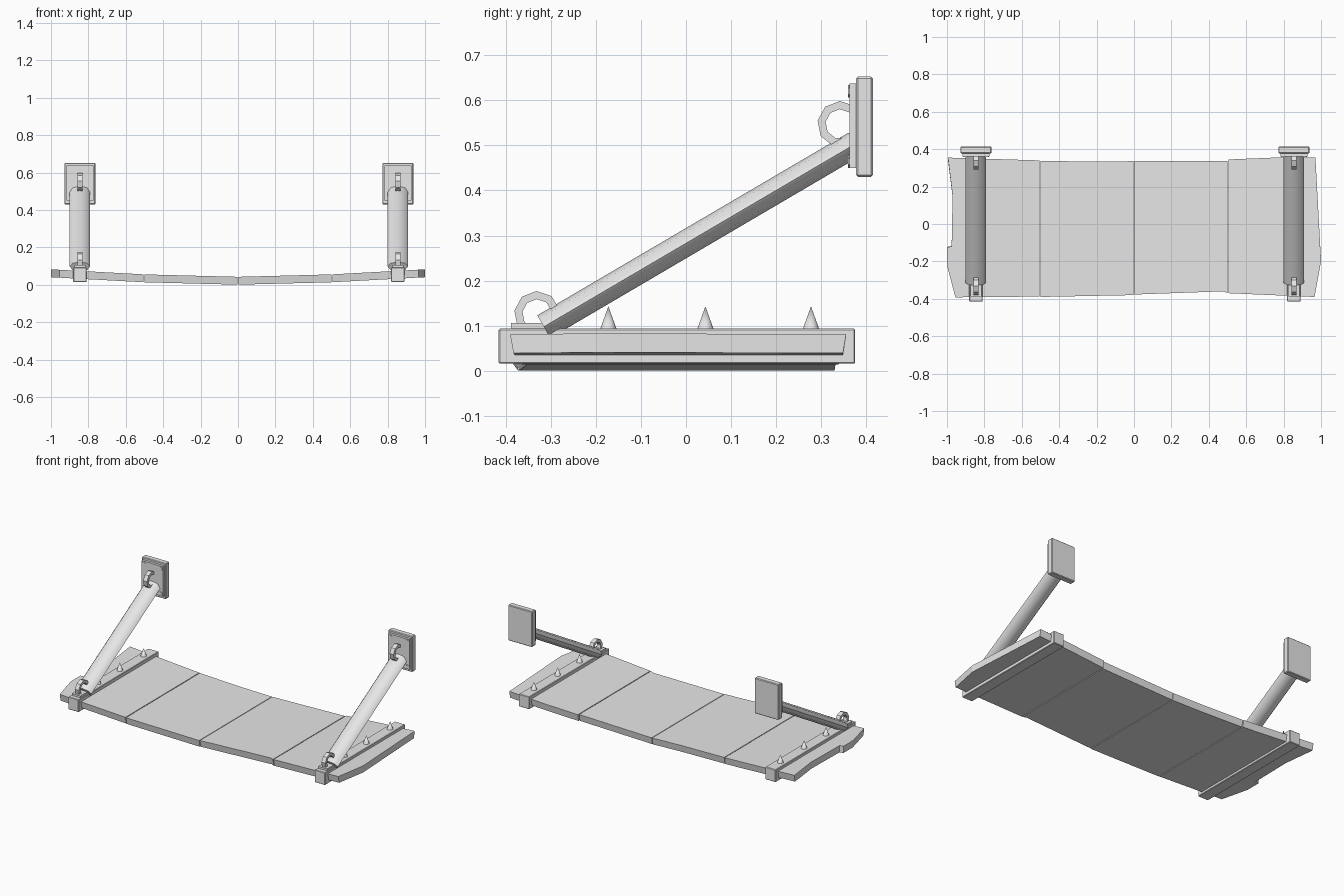
import bpy, bmesh, math
from mathutils import Vector, Matrix

cube = bpy.data.objects.get("Cube")
if cube:
    bpy.data.objects.remove(cube, do_unlink=True)

grey = bpy.data.materials.new("plain grey")
grey.use_nodes = True
tone = (0.8, 0.8, 0.8, 1)
grey.diffuse_color = tone
grey.node_tree.nodes["Principled BSDF"].inputs["Base Color"].default_value = tone


def finish(name, bm, smooth=False):
    bmesh.ops.recalc_face_normals(bm, faces=bm.faces)
    mesh = bpy.data.meshes.new(name)
    bm.to_mesh(mesh)
    bm.free()
    mesh.materials.append(grey)
    obj = bpy.data.objects.new(name, mesh)
    bpy.context.collection.objects.link(obj)
    if smooth:
        bpy.ops.object.select_all(action='DESELECT')
        obj.select_set(True)
        bpy.context.view_layer.objects.active = obj
        bpy.ops.object.shade_smooth_by_angle(angle=math.radians(60))
    return obj


def box(name, lo, hi, bevel=0):
    lo, hi = Vector(lo), Vector(hi)
    bm = bmesh.new()
    bmesh.ops.create_cube(bm, size=1)
    for v in bm.verts:
        v.co = (lo + hi) / 2 + v.co * (hi - lo)
    if bevel:
        bmesh.ops.bevel(bm, geom=bm.edges[:], offset=bevel, segments=1, affect='EDGES')
    return finish(name, bm)


def cone(name, matrix, r1, r2, depth, sides, smooth=False):
    bm = bmesh.new()
    bmesh.ops.create_cone(bm, cap_ends=True, segments=sides, radius1=r1,
                          radius2=r2, depth=depth, matrix=matrix)
    return finish(name, bm, smooth)


def ring(name, centre, outer, inner, half_width, sides=9):
    # Square-section ring standing in the y-z plane
    bm = bmesh.new()
    loops = []
    for i in range(sides):
        a = math.tau * i / sides + 0.2
        loops.append([bm.verts.new(Vector(centre) + Vector((x, r * math.cos(a), r * math.sin(a))))
                      for x, r in ((-half_width, outer), (half_width, outer),
                                   (half_width, inner), (-half_width, inner))])
    for i in range(sides):
        a, b = loops[i], loops[(i + 1) % sides]
        for j in range(4):
            k = (j + 1) % 4
            bm.faces.new((a[j], a[k], b[k], b[j]))
    return finish(name, bm)


def sag(x):
    # Deck top height, lowest in the middle
    a = abs(x)
    return 0.043 + 0.026 * min(a, 0.5) + 0.054 * max(a - 0.5, 0)


def plank(name, outline):
    bm = bmesh.new()
    top = [bm.verts.new((x, y, sag(x))) for x, y in outline]
    low = [bm.verts.new((x, y * 0.98, sag(x) - 0.042)) for x, y in outline]
    bm.faces.new(top)
    bm.faces.new(low[::-1])
    for i in range(len(top)):
        j = (i + 1) % len(top)
        bm.faces.new((top[i], low[i], low[j], top[j]))
    return finish(name, bm)


# Sagging deck of four planks, with worn ends
plank("right_end_plank", [(-0.505, -0.388), (-0.505, 0.34), (-0.995, 0.355), (-0.97, 0.15),
                          (-0.975, -0.12), (-1, -0.125), (-1, -0.22), (-0.955, -0.392)])
plank("right_middle_plank", [(-0.5, -0.39), (-0.002, -0.38), (-0.002, 0.336), (-0.2, 0.333), (-0.5, 0.338)])
plank("left_middle_plank", [(0.002, -0.377), (0.48, -0.36), (0.5, -0.37), (0.5, 0.338), (0.002, 0.336)])
plank("left_end_plank", [(0.505, -0.37), (0.965, -0.39), (1, -0.2), (0.97, 0.355), (0.75, 0.355), (0.505, 0.345)])

for side, cx in (("right", -0.845), ("left", 0.855)):
    # Clamp bar around the deck, with spikes on top
    box(side + "_clamp_bar", (cx - 0.036, -0.415, 0.016), (cx + 0.036, 0.375, 0.094), 0.003)
    for y in (-0.172, 0.043, 0.277):
        cone(side + "_spike", Matrix.Translation((cx, y, 0.118)), 0.018, 0, 0.05, 10, True)

    # Flattened sloping brace
    start, end = Vector((cx, -0.315, 0.098)), Vector((cx, 0.375, 0.503))
    run = end - start
    tilt = run.to_track_quat('Z', 'X').to_matrix().to_4x4()
    right = Vector((1, 0, 0))
    flat = Matrix.Diagonal((1, 1, 1, 1))
    flat[0][0] = 0.055 if abs(tilt.col[0].x) > 0.5 else 0.029
    flat[1][1] = 0.055 if abs(tilt.col[1].x) > 0.5 else 0.029
    cone(side + "_brace", Matrix.Translation((start + end) / 2) @ tilt @ flat,
         1, 1, run.length, 8, True)

    # Wall pad, face plate and bolts
    box(side + "_wall_pad", (cx - 0.083, 0.377, 0.43), (cx + 0.083, 0.414, 0.652), 0.004)
    box(side + "_face_plate", (cx - 0.073, 0.362, 0.45), (cx + 0.073, 0.378, 0.637))
    for dx in (-0.057, 0.057):
        for z in (0.464, 0.62):
            spot = Matrix.Translation((cx + dx, 0.365, z)) @ Matrix.Rotation(math.pi / 2, 4, 'X')
            cone(side + "_bolt", spot, 0.014, 0.014, 0.012, 6)

    # Rings at both ends of the brace
    box(side + "_ring_base", (cx - 0.03, -0.388, 0.09), (cx + 0.03, -0.3, 0.106))
    ring(side + "_lower_ring", (cx, -0.33, 0.126), 0.051, 0.033, 0.013)
    ring(side + "_upper_ring", (cx, 0.342, 0.547), 0.051, 0.033, 0.013)
